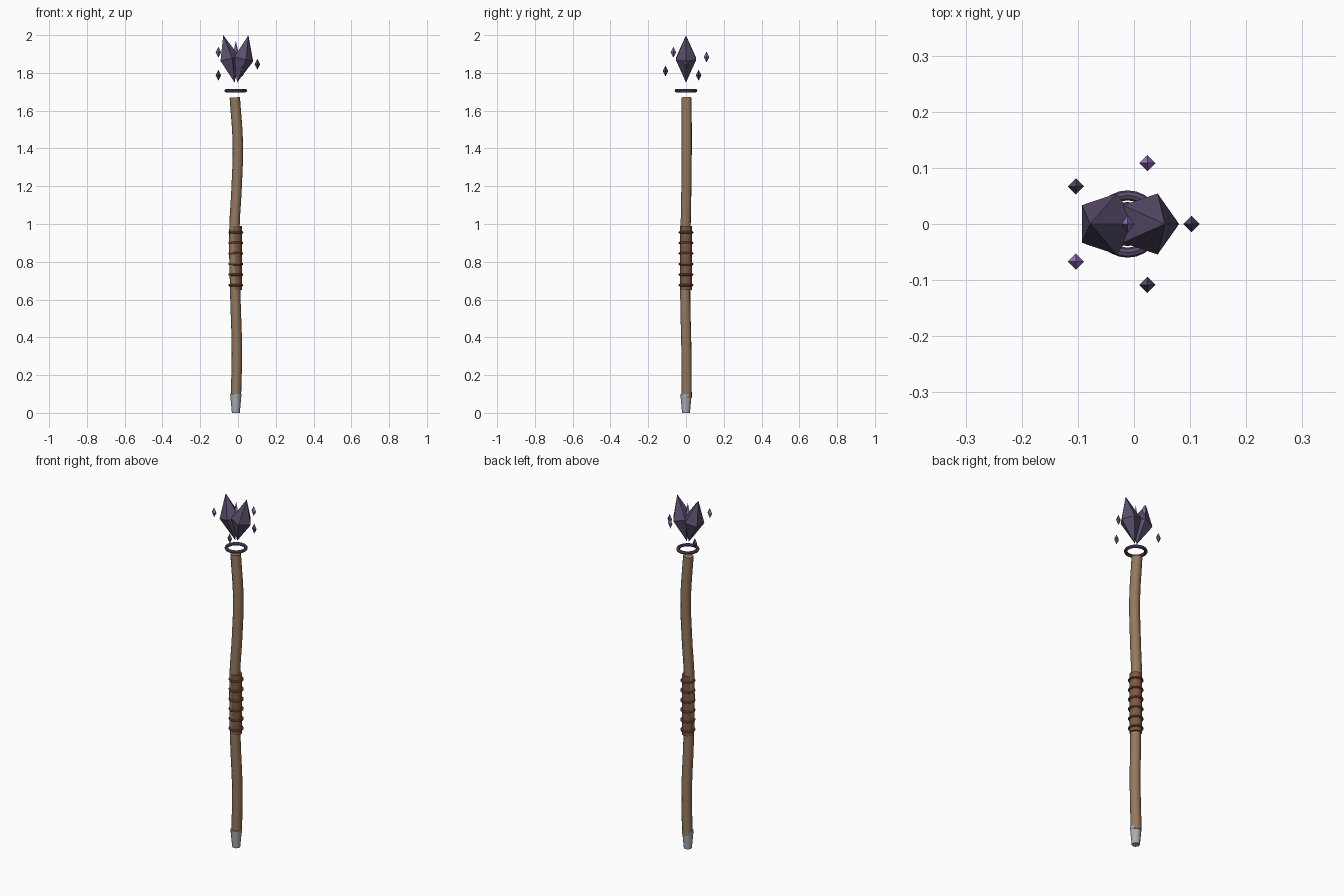
import bpy
import bmesh
from math import cos, sin, pi, radians
from mathutils import Matrix, Vector

if "Cube" in bpy.data.objects:
    bpy.data.objects.remove(bpy.data.objects["Cube"])

CX = -0.0115  # staff axis


def material(name, rgb):
    m = bpy.data.materials.new(name)
    m.diffuse_color = (*rgb, 1)
    m.use_nodes = True
    m.node_tree.nodes["Principled BSDF"].inputs["Base Color"].default_value = m.diffuse_color
    return m


WOOD = material("wood", (0.30, 0.19, 0.11))
LEATHER = material("leather", (0.21, 0.095, 0.055))
STEEL = material("steel", (0.40, 0.42, 0.45))
DARK = material("dark_crystal", (0.10, 0.075, 0.15))
GLOW = material("bright_crystal", (0.33, 0.19, 0.55))


def finish(name, mat, smooth=True):
    ob = bpy.context.object
    ob.name = name
    ob.data.materials.append(mat)
    if smooth:
        bpy.ops.object.shade_smooth_by_angle(angle=radians(40))
    return ob


def crystal(name, sides, radius, half, loc, tilt, mat):
    """Faceted double pyramid, tilted about y."""
    bm = bmesh.new()
    ring = [bm.verts.new((radius * cos(2 * pi * i / sides),
                          radius * sin(2 * pi * i / sides), 0)) for i in range(sides)]
    top, bottom = bm.verts.new((0, 0, half)), bm.verts.new((0, 0, -half))
    for i in range(sides):
        a, b = ring[i], ring[(i + 1) % sides]
        bm.faces.new((a, b, top))
        bm.faces.new((b, a, bottom))
    bm.transform(Matrix.Translation(Vector(loc)) @ Matrix.Rotation(tilt, 4, 'Y'))
    me = bpy.data.meshes.new(name)
    bm.to_mesh(me)
    bm.free()
    me.materials.append(mat)
    bpy.context.collection.objects.link(bpy.data.objects.new(name, me))


def torus(name, z, major, minor, mat, segs):
    bpy.ops.mesh.primitive_torus_add(location=(CX, 0, z), major_radius=major, minor_radius=minor,
                                     major_segments=segs, minor_segments=8)
    finish(name, mat)


# gently crooked wooden shaft
path = [(-0.011, 0.004, 0.08), (-0.006, 0.002, 0.33), (-0.014, -0.004, 0.62),
        (-0.019, -0.002, 0.97), (-0.007, 0.002, 1.2), (-0.001, 0.004, 1.42), (-0.017, 0.003, 1.67)]
cu = bpy.data.curves.new("shaft", 'CURVE')
cu.dimensions = '3D'
cu.bevel_depth = 0.0275
cu.bevel_resolution = 3
cu.use_fill_caps = True
cu.resolution_u = 6
sp = cu.splines.new('BEZIER')
sp.bezier_points.add(len(path) - 1)
for p, co in zip(sp.bezier_points, path):
    p.co = co
    p.handle_left_type = p.handle_right_type = 'AUTO'
shaft = bpy.data.objects.new("shaft", cu)
bpy.context.collection.objects.link(shaft)
bpy.context.view_layer.objects.active = shaft
shaft.select_set(True)
bpy.ops.object.convert(target='MESH')
finish("shaft", WOOD)

# metal foot
bpy.ops.mesh.primitive_cone_add(vertices=12, radius1=0.021, radius2=0.03, depth=0.1,
                                location=(CX, 0, 0.05))
finish("foot_cap", STEEL)

# leather grip and its bands
bpy.ops.mesh.primitive_cylinder_add(vertices=12, radius=0.0315, depth=0.34, location=(CX, 0, 0.82))
finish("grip", LEATHER)
for i in range(6):
    torus(f"grip_band_{i + 1}", 0.676 + i * 0.056, 0.033, 0.0065, LEATHER, 16)

# floating ring
torus("floating_ring", 1.706, 0.051, 0.009, DARK, 24)

# twin crystals and bright core
for name, s in (("left_crystal", -1), ("right_crystal", 1)):
    crystal(name, 5, 0.057, 0.129, (CX + s * 0.0365, 0, 1.874), s * radians(13.5), DARK)
crystal("core_crystal", 4, 0.022, 0.1, (CX, 0, 1.87), 0, GLOW)

# five orbiting shards
for i, z in enumerate((1.846, 1.884, 1.788, 1.91, 1.81)):
    a = 2 * pi * i / 5
    crystal(f"shard_{i + 1}", 4, 0.0145, 0.029, (CX + 0.114 * cos(a), 0.114 * sin(a), z), 0,
            GLOW if i % 2 else DARK)
